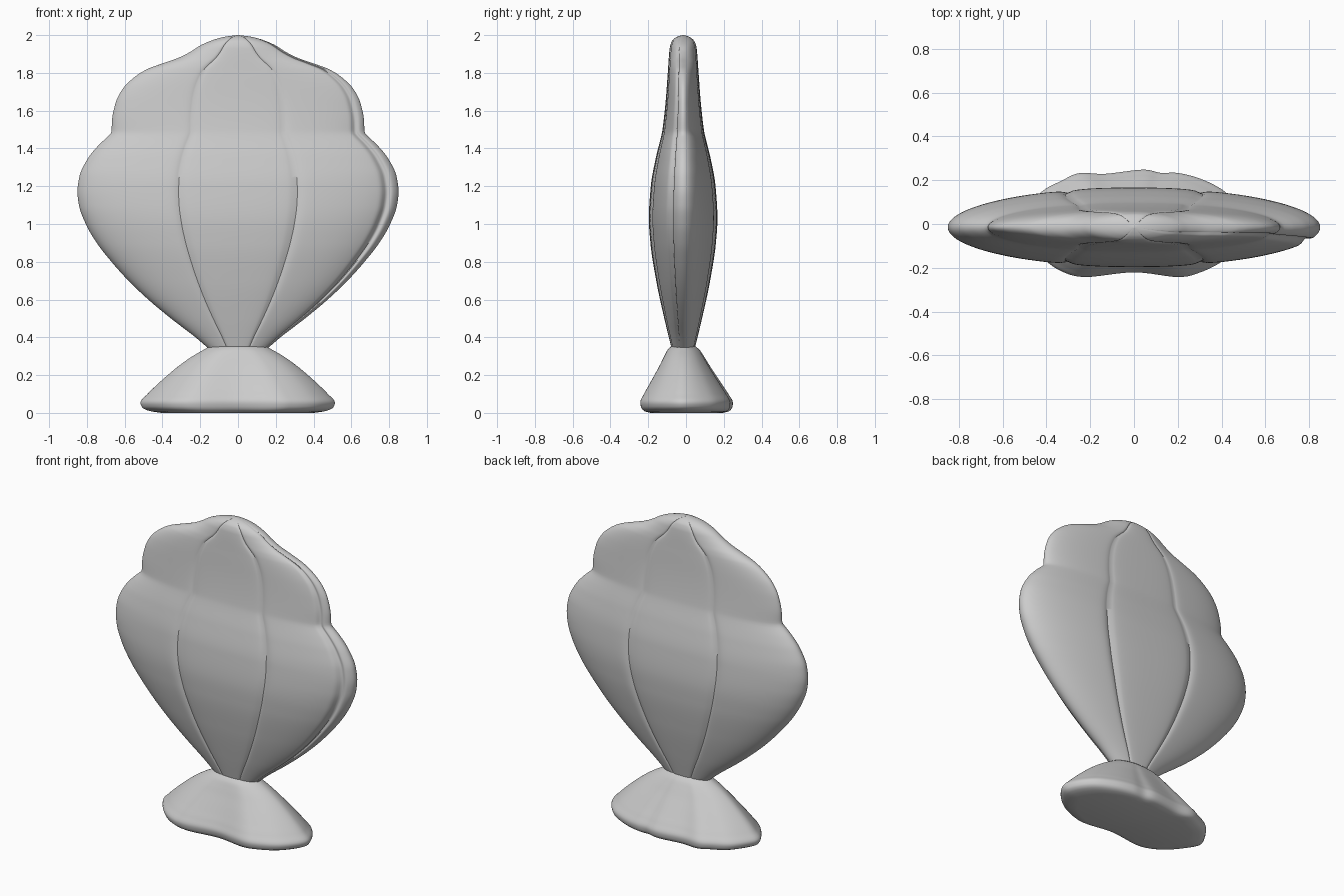
import bpy, math

if "Cube" in bpy.data.objects:
    bpy.data.objects.remove(bpy.data.objects["Cube"])

def curve(pts, z):
    """Smooth monotone interpolation through (z, value) points."""
    n = len(pts)
    s = [(pts[i+1][1]-pts[i][1])/(pts[i+1][0]-pts[i][0]) for i in range(n-1)]
    m = [s[0]] + [0 if a*b <= 0 else 2*a*b/(a+b) for a, b in zip(s, s[1:])] + [s[-1]]
    for i in range(n-1):
        if z <= pts[i+1][0] or i == n-2:
            h = pts[i+1][0]-pts[i][0]
            t = min(max((z-pts[i][0])/h, 0), 1)
            return ((2*t**3-3*t*t+1)*pts[i][1] + (t**3-2*t*t+t)*h*m[i]
                    + (3*t*t-2*t**3)*pts[i+1][1] + (t**3-t*t)*h*m[i+1])

def loft(name, rings, angle):
    """Skin a stack of equal-length closed rings and cap both ends."""
    n = len(rings[0])
    verts = [v for r in rings for v in r]
    faces = [(k*n+i, k*n+(i+1) % n, (k+1)*n+(i+1) % n, (k+1)*n+i)
             for k in range(len(rings)-1) for i in range(n)]
    faces.append(tuple(reversed(range(n))))
    faces.append(tuple(range(len(verts)-n, len(verts))))
    me = bpy.data.meshes.new(name)
    me.from_pydata(verts, [], faces)
    ob = bpy.data.objects.new(name, me)
    bpy.context.collection.objects.link(ob)
    bpy.context.view_layer.objects.active = ob
    ob.select_set(True)
    bpy.ops.object.shade_smooth_by_angle(angle=math.radians(angle))
    ob.select_set(False)
    return ob

# Shell body: half width and half depth by height
width = [(.34, .155), (.4, .225), (.5, .355), (.6, .475), (.7, .58), (.8, .67), (.9, .748),
         (1.0, .806), (1.1, .842), (1.17, .85), (1.25, .84), (1.35, .793), (1.42, .735),
         (1.47, .682), (1.485, .67), (1.55, .667), (1.65, .645), (1.72, .607), (1.78, .545),
         (1.82, .48), (1.85, .40), (1.88, .315), (1.91, .255), (1.95, .19), (1.98, .115),
         (1.993, .06), (2.0, .004)]
depth = [(.34, .06), (.5, .098), (.7, .14), (.9, .17), (1.03, .178), (1.2, .168),
         (1.35, .142), (1.47, .113), (1.49, .109), (1.65, .091), (1.8, .08), (1.93, .07),
         (1.965, .06), (1.985, .042), (1.995, .022), (2.0, .004)]
SEAM = .37

def section(a):
    """Lens cross-section with grooves between the lobes, in unit size."""
    u, side = math.cos(a), math.sin(a)
    y = (1-abs(u)**2.2)**.5 if abs(u) < 1 else 0
    y += .02*max(0, 1-(u/SEAM)**4)
    y -= .07*math.exp(-abs(abs(u)-SEAM)/.025)
    if side < 0:
        y -= .12*math.exp(-((u-.925)/.022)**2)
    return u, math.copysign(max(y, 0), side)

N = 240
angles = [2*math.pi*i/N for i in range(N)]
s = math.acos(SEAM)
for target in (s, math.pi-s, math.pi+s, 2*math.pi-s):
    k = min(range(N), key=lambda i: abs(angles[i]-target))
    angles[k] = target
unit = [section(a) for a in angles]
heights = ([.34+1.46*i/100 for i in range(100)] + [1.8+.16*i/40 for i in range(40)]
           + [1.96+.04*math.sin(math.pi/2*i/16) for i in range(17)])
loft("shell_body", [[(u*curve(width, z), v*curve(depth, z)-.015, z) for u, v in unit]
                    for z in heights], 40)

# Scalloped foot: plan outline, blended to an oval at the waist
plan = [(0, -.215), (.2, -.24), (.3, -.22), (.4, -.17), (.47, -.1), (.51, -.03), (.5, .03),
        (.46, .1), (.4, .16), (.3, .21), (.2, .235), (.12, .235), (.04, .25), (-.13, .23),
        (-.25, .235), (-.33, .2), (-.42, .15), (-.49, .06), (-.515, 0), (-.49, -.06),
        (-.42, -.15), (-.33, -.215), (-.22, -.24)]

def catmull(p, i, t, c):
    a, b, d, e = (p[(i+j) % len(p)][c] for j in (-1, 0, 1, 2))
    return b + .5*t*(d-a + t*(2*a-5*b+4*d-e + t*(3*(b-d)+e-a)))

outline = [(catmull(plan, i, j/6, 0)/.51, catmull(plan, i, j/6, 1)/.245)
           for i in range(len(plan)) for j in range(6)]
foot_w = [(0, .40), (.008, .455), (.025, .50), (.055, .512), (.1, .475), (.15, .425),
          (.2, .37), (.25, .31), (.3, .24), (.335, .18), (.352, .15)]
foot_d = [(0, .19), (.008, .222), (.025, .24), (.055, .246), (.1, .225), (.15, .195),
          (.2, .165), (.25, .135), (.3, .107), (.335, .085), (.352, .065)]
rings = []
for z in [0, .003, .008, .015] + [.025+.01*i for i in range(32)] + [.345, .352]:
    w, d = curve(foot_w, z), curve(foot_d, z)
    k = max(0, 1-z/.35)**.5
    ring = []
    for x, y in outline:
        m = math.hypot(x, y)
        f = (1+(m-1)*k)/m
        ring.append((x*f*w, y*f*d-.015*(z/.35), z))
    rings.append(ring)
loft("scalloped_foot", rings, 50)
